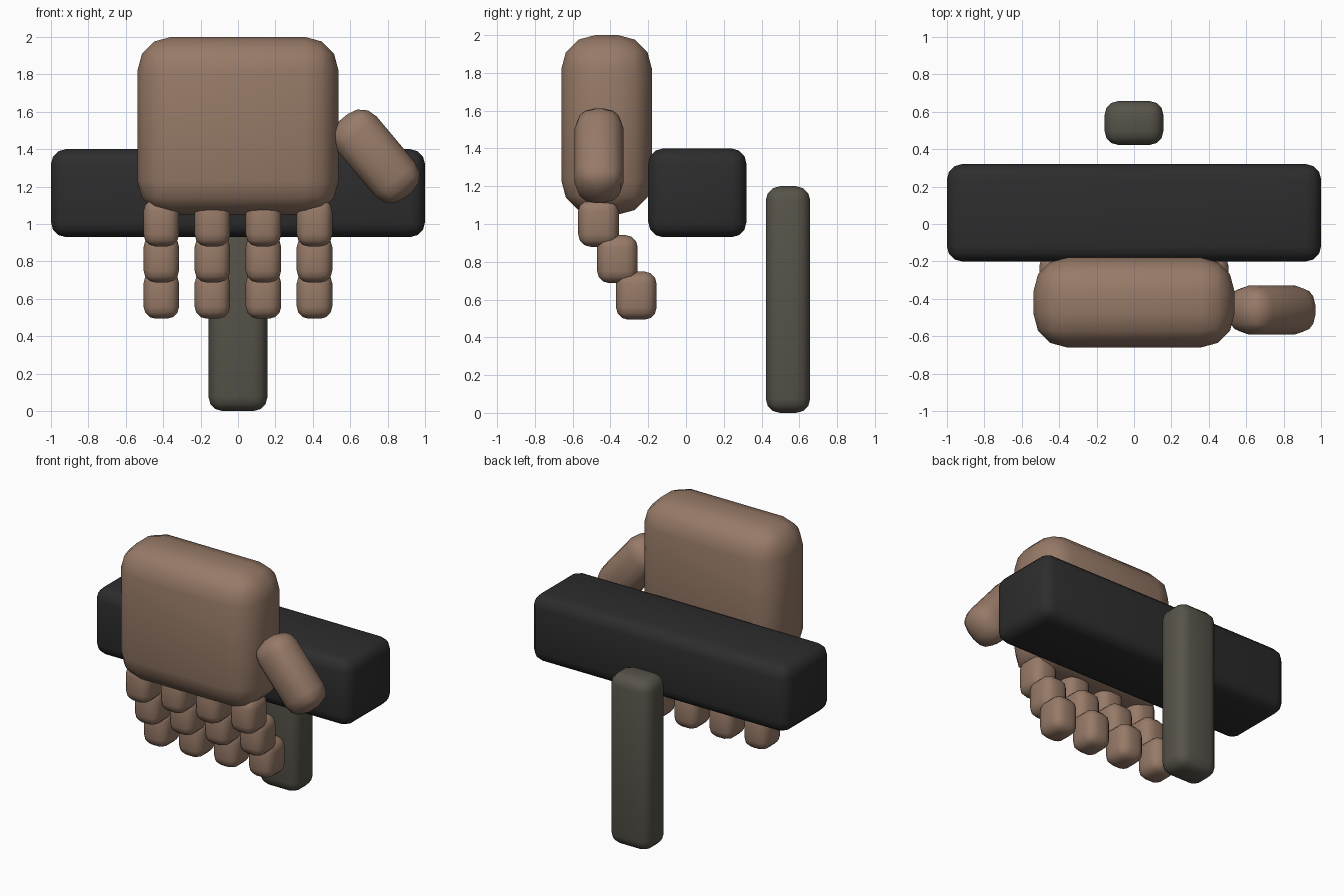
import bpy
import math

if "Cube" in bpy.data.objects:
    bpy.data.objects.remove(bpy.data.objects["Cube"])


def colour(name, rgb):
    m = bpy.data.materials.new(name)
    m.diffuse_color = (*rgb, 1)
    m.use_nodes = True
    m.node_tree.nodes["Principled BSDF"].inputs["Base Color"].default_value = m.diffuse_color
    return m


SKIN = colour("brown", (0.31, 0.195, 0.137))
BLACK = colour("charcoal", (0.026, 0.026, 0.026))
GREY = colour("olive grey", (0.095, 0.087, 0.068))


def rounded_box(name, centre, size, bevel, mat, segments=3, tilt=0):
    """Box with rounded edges, optionally tilted about the y axis."""
    bpy.ops.mesh.primitive_cube_add(size=1, location=centre)
    ob = bpy.context.object
    ob.name = name
    ob.scale = size
    bpy.ops.object.transform_apply(location=False, rotation=False, scale=True)
    ob.rotation_euler.y = tilt
    mod = ob.modifiers.new("round", 'BEVEL')
    mod.width = bevel
    mod.segments = segments
    mod.limit_method = 'NONE'
    bpy.ops.object.modifier_apply(modifier=mod.name)
    ob.data.materials.append(mat)
    bpy.ops.object.shade_smooth_by_angle(angle=math.radians(40))
    return ob


# Crossbar and upright post
rounded_box("crossbar", (0, 0.06, 1.165), (2, 0.52, 0.47), 0.08, BLACK)
rounded_box("post", (0, 0.54, 0.60), (0.315, 0.235, 1.2), 0.075, GREY)

# Palm and thumb
rounded_box("palm", (0, -0.42, 1.525), (1.075, 0.48, 0.95), 0.18, SKIN)
rounded_box("thumb", (0.737, -0.46, 1.362), (0.28, 0.26, 0.54), 0.11, SKIN,
            tilt=math.radians(-40))

# Four fingers of three joints, curling back as they go down
for f in range(4):
    x = -0.41 + f * 0.273
    for j in range(3):
        rounded_box(f"finger_{f + 1}_joint_{j + 1}",
                    (x, -0.463 + j * 0.1, 1.007 - j * 0.193),
                    (0.19, 0.215, 0.255), 0.065, SKIN)
